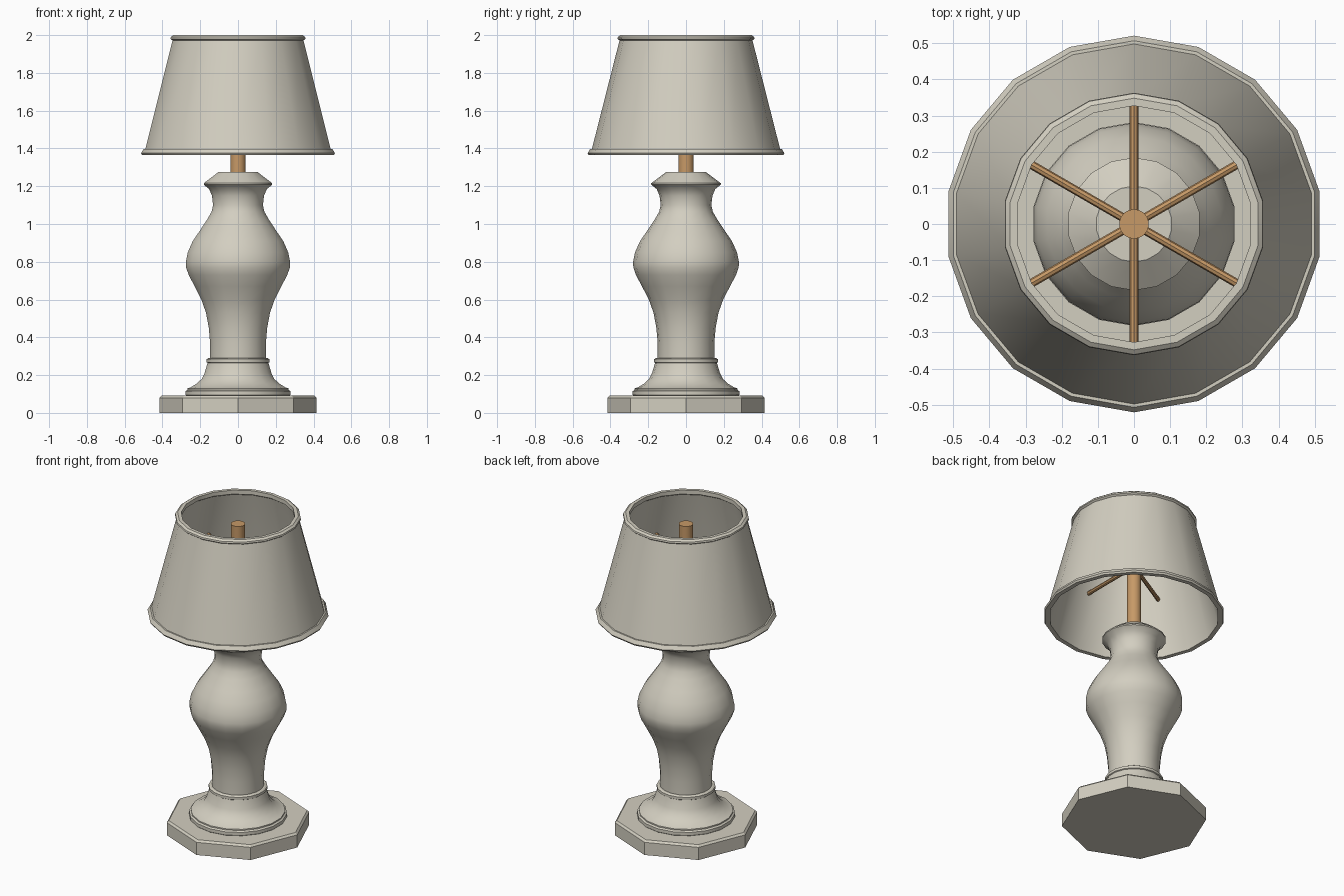
import bpy, bmesh, math
from mathutils import Matrix

if "Cube" in bpy.data.objects:
    bpy.data.objects.remove(bpy.data.objects["Cube"])


def material(name, rgb):
    m = bpy.data.materials.new(name)
    m.diffuse_color = (*rgb, 1)
    m.use_nodes = True
    m.node_tree.nodes["Principled BSDF"].inputs["Base Color"].default_value = m.diffuse_color
    return m


cream = material("cream", (0.65, 0.62, 0.53))
wood = material("light wood", (0.57, 0.32, 0.135))


def finish(name, bm, mat):
    bmesh.ops.recalc_face_normals(bm, faces=bm.faces)
    me = bpy.data.meshes.new(name)
    bm.to_mesh(me)
    bm.free()
    me.materials.append(mat)
    me.shade_smooth()
    me.set_sharp_from_angle(angle=math.radians(30))
    ob = bpy.data.objects.new(name, me)
    bpy.context.collection.objects.link(ob)
    return ob


def lathe(name, profile, sides, mat, closed=False):
    """Turn (radius, height) points around z; open profiles get end caps."""
    bm = bmesh.new()
    rings = []
    for r, z in profile:
        angles = [math.tau * i / sides - math.pi / 2 for i in range(sides)]
        rings.append([bm.verts.new((r * math.cos(a), r * math.sin(a), z)) for a in angles])
    pairs = list(zip(rings, rings[1:]))
    if closed:
        pairs.append((rings[-1], rings[0]))
    else:
        bm.faces.new(rings[0])
        bm.faces.new(rings[-1])
    for a, b in pairs:
        for i in range(sides):
            j = (i + 1) % sides
            bm.faces.new((a[i], a[j], b[j], b[i]))
    return finish(name, bm, mat)


# Octagonal plinth with a chamfered top edge
lathe("plinth", [(0.415, 0), (0.415, 0.08), (0.403, 0.092)], 8, cream)

# Flared foot with a stepped lip
lathe("foot", [(0.275, 0.088), (0.282, 0.095), (0.282, 0.115), (0.272, 0.122),
               (0.272, 0.13), (0.255, 0.135), (0.222, 0.155), (0.195, 0.18),
               (0.18, 0.21), (0.168, 0.25), (0.162, 0.27)], 18, cream)

# Collar ring
lathe("collar", [(0.16, 0.262), (0.169, 0.268), (0.169, 0.284), (0.16, 0.29)], 18, cream)

# Vase-shaped column, neck and flared cap
lathe("column", [(0.15, 0.28), (0.15, 0.37), (0.157, 0.45), (0.172, 0.53), (0.197, 0.6),
                 (0.233, 0.67), (0.265, 0.73), (0.279, 0.77), (0.28, 0.8), (0.27, 0.85),
                 (0.243, 0.91), (0.205, 0.965), (0.165, 1.025), (0.142, 1.065),
                 (0.134, 1.1), (0.14, 1.15), (0.155, 1.185), (0.184, 1.208),
                 (0.184, 1.216), (0.105, 1.275)], 18, cream)

# Central rod
lathe("rod", [(0.041, 1.26), (0.041, 1.94)], 18, wood)

# Six spokes from the rod to the shade
for k in range(6):
    bm = bmesh.new()
    bmesh.ops.create_cone(bm, cap_ends=True, segments=8, radius1=0.012, radius2=0.012,
                          depth=0.395,
                          matrix=Matrix.Rotation(math.radians(30 + 60 * k), 4, 'Z')
                          @ Matrix.Translation((0.215, 0, 1.7))
                          @ Matrix.Rotation(math.pi / 2, 4, 'Y'))
    finish(f"spoke_{k + 1}", bm, wood)

# Hollow tapered shade with rolled rims top and bottom
lathe("shade", [(0.488, 1.365), (0.515, 1.365), (0.521, 1.375), (0.507, 1.398),
                (0.498, 1.398), (0.352, 1.972), (0.363, 1.98), (0.361, 1.99),
                (0.348, 2.0), (0.327, 2.0), (0.327, 1.975), (0.337, 1.968),
                (0.483, 1.398)], 18, cream, closed=True)
